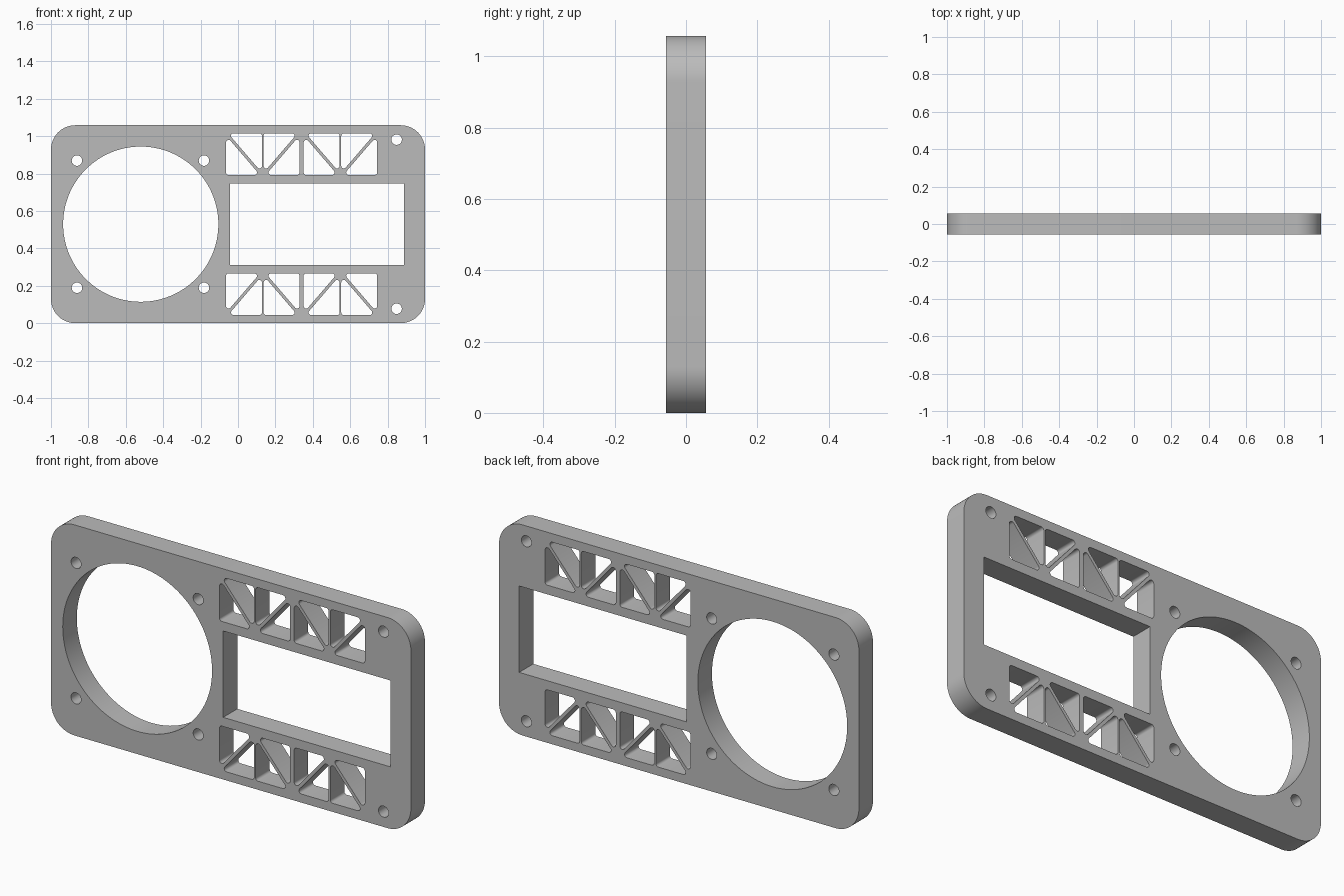
import bpy, bmesh
from math import cos, sin, pi, radians
from mathutils import Vector

cube = bpy.data.objects.get("Cube")
if cube:
    bpy.data.objects.remove(cube)

HEIGHT, DEPTH = 1.058, 0.112
MID = HEIGHT / 2


def circle(cx, cz, r, n):
    return [Vector((cx + r * cos(2 * pi * i / n), cz + r * sin(2 * pi * i / n))) for i in range(n)]


def box(x0, x1, z0, z1):
    return [Vector(p) for p in ((x0, z0), (x1, z0), (x1, z1), (x0, z1))]


def fillet(corners, r, n):
    """Round every corner of a convex outline with an arc of radius r."""
    out = []
    for i, p in enumerate(corners):
        a = (corners[i - 1] - p).normalized()
        b = (corners[(i + 1) % len(corners)] - p).normalized()
        half = a.angle(b) / 2
        reach = r / (sin(half) / cos(half))
        centre = p + (a + b).normalized() * (r / sin(half))
        u, v = p + a * reach - centre, p + b * reach - centre
        for k in range(n + 1):
            t = k / n
            sweep = pi - 2 * half
            out.append(centre + (u * sin((1 - t) * sweep) + v * sin(t * sweep)) / sin(sweep))
    return out


def truss_cell(x0, x1, z0, z1, strut):
    """Two triangular windows on either side of a diagonal strut."""
    w, h = x1 - x0, z1 - z0
    diagonal = Vector((w, h)).length
    dx, dz = strut / 2 * diagonal / abs(h), strut / 2 * diagonal / abs(w)
    dx, dz = dx * (1 if w > 0 else -1), dz * (1 if h > 0 else -1)
    lower = [Vector(p) for p in ((x0, z0), (x1 - dx, z0), (x0, z1 - dz))]
    upper = [Vector(p) for p in ((x1, z1), (x0 + dx, z1), (x1, z0 + dz))]
    return [fillet(t, 0.0135, 6) for t in (lower, upper)]


# Plate outline, round opening and rectangular opening
outlines = [
    fillet(box(-1, 1, 0, HEIGHT), 0.13, 16),
    circle(-0.52, MID, 0.415, 128),
    box(-0.043, 0.888, MID - 0.217, MID + 0.217),
]

# Screw holes and truss windows, mirrored above and below the middle
for side in (1, -1):
    for x, dz in ((-0.861, 0.34), (-0.182, 0.34), (0.848, 0.452)):
        outlines.append(circle(x, MID + side * dz, 0.028, 32))
    near, far = MID + side * 0.263, MID + side * 0.486
    for x in (-0.064, 0.351):
        outlines += truss_cell(x, x + 0.192, near, far, 0.016)
        outlines += truss_cell(x + 0.393, x + 0.201, near, far, 0.016)

# Filled and extruded profile
curve = bpy.data.curves.new("plate_profile", "CURVE")
curve.dimensions = "2D"
curve.fill_mode = "BOTH"
curve.extrude = DEPTH / 2
for points in outlines:
    spline = curve.splines.new("POLY")
    spline.points.add(len(points) - 1)
    for slot, p in zip(spline.points, points):
        slot.co = (p.x, p.y, 0, 1)
    spline.use_cyclic_u = True
plate = bpy.data.objects.new("mounting_plate", curve)
plate.rotation_euler.x = radians(90)
bpy.context.collection.objects.link(plate)

bpy.ops.object.select_all(action="DESELECT")
plate.select_set(True)
bpy.context.view_layer.objects.active = plate
bpy.ops.object.convert(target="MESH")
bpy.ops.object.transform_apply(rotation=True)
plate = bpy.context.object
plate.name = "mounting_plate"

# Join the faces to the walls
bm = bmesh.new()
bm.from_mesh(plate.data)
bmesh.ops.remove_doubles(bm, verts=bm.verts, dist=0.0001)
bmesh.ops.recalc_face_normals(bm, faces=bm.faces)
bm.to_mesh(plate.data)
bm.free()

# Grey plastic
grey = bpy.data.materials.new("grey_plastic")
grey.use_nodes = True
colour = (0.5, 0.5, 0.5, 1)
grey.diffuse_color = colour
grey.node_tree.nodes["Principled BSDF"].inputs["Base Color"].default_value = colour
plate.data.materials.clear()
plate.data.materials.append(grey)
bpy.ops.object.shade_smooth_by_angle(angle=radians(30))
